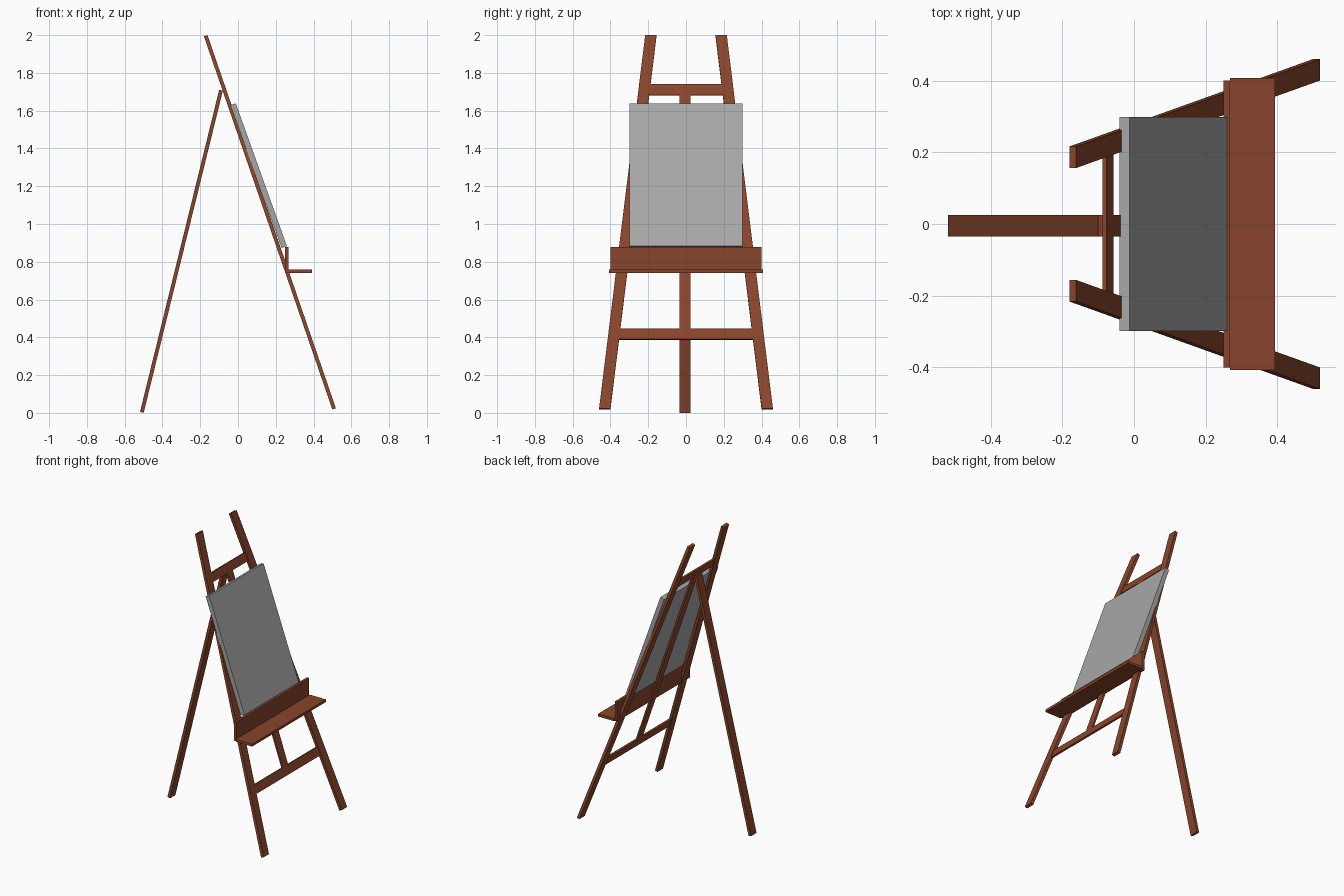
import bpy
import bmesh
from mathutils import Vector

if "Cube" in bpy.data.objects:
    bpy.data.objects.remove(bpy.data.objects["Cube"])


def paint(name, colour):
    mat = bpy.data.materials.new(name)
    mat.diffuse_color = (*colour, 1)
    mat.use_nodes = True
    mat.node_tree.nodes["Principled BSDF"].inputs["Base Color"].default_value = mat.diffuse_color
    return mat


wood = paint("brown_wood", (0.25, 0.06, 0.025))
grey = paint("mid_grey", (0.39, 0.39, 0.39))


def beam(name, start, end, width, thick, mat=wood):
    """Board from start to end, width along y, thickness square to its side profile."""
    a, b = Vector(start), Vector(end)
    d = b - a
    n = Vector((d.z, 0, -d.x)).normalized() * thick / 2
    w = Vector((0, width / 2, 0))
    bm = bmesh.new()
    rings = [[bm.verts.new(p + s * n + t * w)
              for s, t in ((-1, -1), (1, -1), (1, 1), (-1, 1))] for p in (a, b)]
    for ring in rings:
        bm.faces.new(ring)
    for i in range(4):
        j = (i + 1) % 4
        bm.faces.new((rings[0][i], rings[0][j], rings[1][j], rings[1][i]))
    bmesh.ops.recalc_face_normals(bm, faces=bm.faces[:])
    mesh = bpy.data.meshes.new(name)
    bm.to_mesh(mesh)
    bm.free()
    mesh.materials.append(mat)
    obj = bpy.data.objects.new(name, mesh)
    bpy.context.collection.objects.link(obj)
    return obj


TOP, BOTTOM = Vector((-0.171, 0, 1.997)), Vector((0.509, 0, 0.021))


def on_frame(z, y=0.0):
    """Point on the sloping plane of the front legs at height z."""
    p = TOP.lerp(BOTTOM, (TOP.z - z) / (TOP.z - BOTTOM.z))
    return (p.x, y, z)


# Splayed front legs
for side, label in ((-1, "left"), (1, "right")):
    beam(f"front_leg_{label}", on_frame(BOTTOM.z, side * 0.43),
         on_frame(TOP.z, side * 0.186), 0.06, 0.02)

# Crossbars and central upright
beam("upper_crossbar", on_frame(1.682), on_frame(1.739), 0.42, 0.012)
beam("lower_crossbar", on_frame(0.388), on_frame(0.445), 0.74, 0.012)
beam("centre_upright", on_frame(0.445, -0.005), on_frame(1.682, -0.005), 0.06, 0.012)

# Rear support leg
beam("back_leg", (-0.509, -0.005, 0.003), (-0.09, -0.005, 1.708), 0.06, 0.02)

# Tray: upright board and shelf
beam("tray_back", (0.259, 0, 0.742), (0.259, 0, 0.877), 0.80, 0.018)
beam("tray_shelf", (0.268, 0, 0.75), (0.393, 0, 0.75), 0.814, 0.017)

# Canvas leaning on the frame
beam("canvas", (0.245, 0, 0.878), (-0.026, 0, 1.634), 0.597, 0.03, grey)
